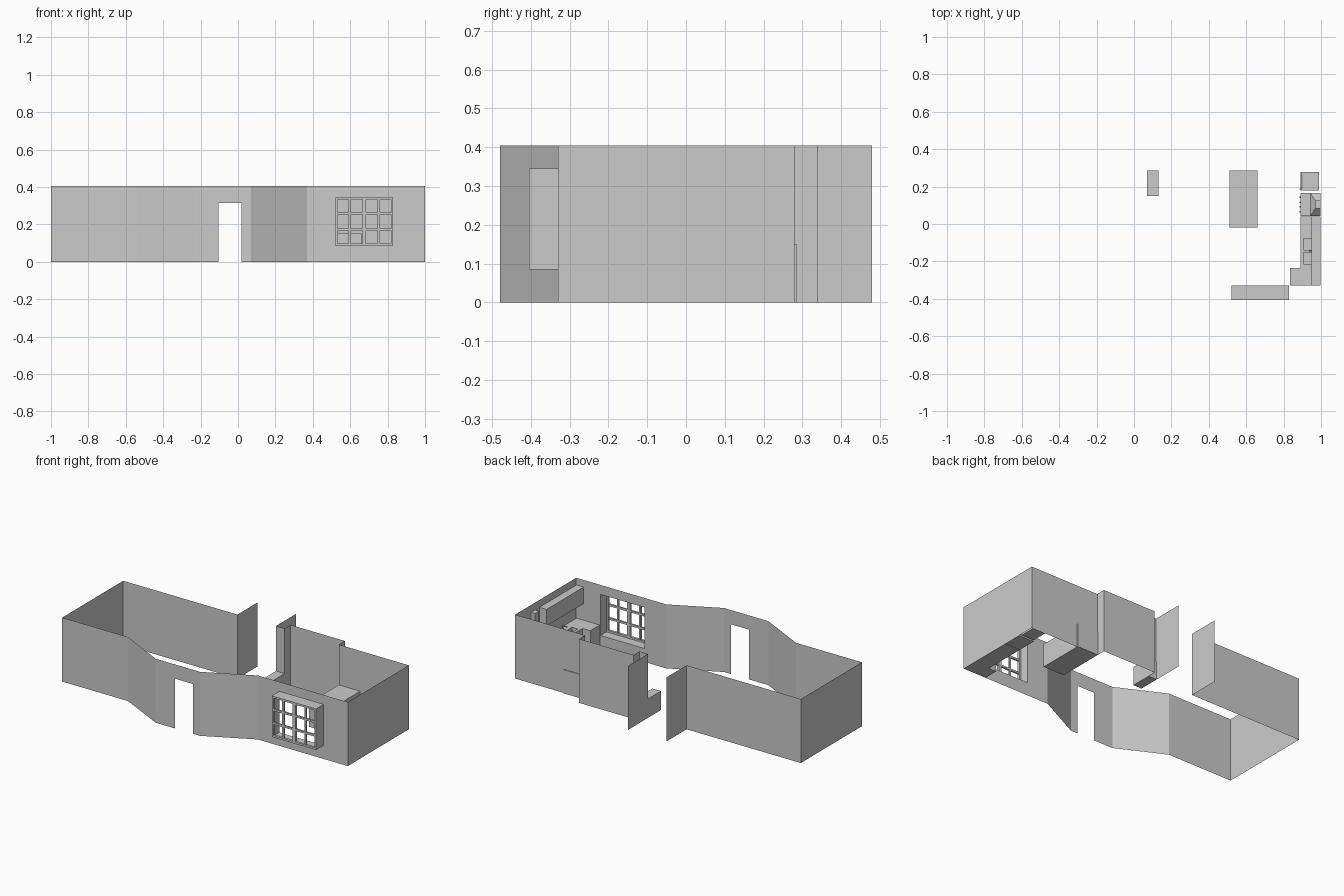
import bpy, bmesh
from mathutils import Vector

if "Cube" in bpy.data.objects:
    bpy.data.objects.remove(bpy.data.objects["Cube"])

H = 0.405      # wall height
CT = 0.15      # counter height


def finish(name, bm):
    bmesh.ops.remove_doubles(bm, verts=bm.verts, dist=1e-5)
    me = bpy.data.meshes.new(name)
    bm.to_mesh(me)
    bm.free()
    ob = bpy.data.objects.new(name, me)
    bpy.context.scene.collection.objects.link(ob)
    return ob


def add_box(bm, x0, x1, y0, y1, z0, z1):
    vs = bmesh.ops.create_cube(bm, size=1)["verts"]
    for v in vs:
        v.co = Vector(((x0 + x1) / 2 + v.co.x * (x1 - x0),
                       (y0 + y1) / 2 + v.co.y * (y1 - y0),
                       (z0 + z1) / 2 + v.co.z * (z1 - z0)))
    return vs


def box(name, *dims):
    bm = bmesh.new()
    add_box(bm, *dims)
    return finish(name, bm)


def cylinder(name, x, y, z, r, h, axis="Z", n=12):
    bm = bmesh.new()
    bmesh.ops.create_cone(bm, cap_ends=True, segments=n, radius1=r, radius2=r, depth=h)
    ob = finish(name, bm)
    ob.location = (x, y, z)
    if axis == "X":
        ob.rotation_euler.y = 1.5708
    return ob


def prism(name, outline, z0, z1):
    bm = bmesh.new()
    f = bm.faces.new([bm.verts.new((x, y, z0)) for x, y in outline])
    ext = bmesh.ops.extrude_face_region(bm, geom=[f], use_keep_orig=True)["geom"]
    bmesh.ops.translate(bm, vec=(0, 0, z1 - z0),
                        verts=[g for g in ext if isinstance(g, bmesh.types.BMVert)])
    bmesh.ops.recalc_face_normals(bm, faces=bm.faces)
    return finish(name, bm)


# single-surface walls following the floor plan, with door and window openings
plan = [(.07, .48), (.07, .28), (.13, .28), (.13, .34), (.51, .34), (.51, .28),
        (1, .28), (1, -.33), (.37, -.33), (.07, -.48), (-.24, -.48), (-.54, -.33),
        (-1, -.33), (-1, .28), (-.2, .28), (-.2, .48)]
WX0, WX1, WZ0, WZ1 = .52, .83, .085, .345
openings = {7: (WX1, WX0, WZ0, WZ1), 9: (.02, -.105, 0, .315)}
bm = bmesh.new()


def wall_quad(p, q, z0, z1):
    if z1 - z0 > 1e-4:
        bm.faces.new([bm.verts.new((*c, z)) for c, z in ((q, z0), (p, z0), (p, z1), (q, z1))])


for i, (p, q) in enumerate(zip(plan, plan[1:])):
    if i in openings:
        xa, xb, z0, z1 = openings[i]
        a, b = (xa, p[1]), (xb, p[1])
        wall_quad(p, a, 0, H)
        wall_quad(b, q, 0, H)
        wall_quad(a, b, 0, z0)
        wall_quad(a, b, z1, H)
    else:
        wall_quad(p, q, 0, H)
finish("walls", bm)

# box bay around the window: four sides, open at the front and back
bm = bmesh.new()
rim = [(WX0, WZ0), (WX1, WZ0), (WX1, WZ1), (WX0, WZ1)]
for (xa, za), (xb, zb) in zip(rim, rim[1:] + rim[:1]):
    bm.faces.new([bm.verts.new(c) for c in ((xa, -.405, za), (xb, -.405, zb),
                                            (xb, -.33, zb), (xa, -.33, za))])
finish("window_bay", bm)

# window frame and glazing bars
bm = bmesh.new()
t, ya, yb = .012, -.405, -.39
mid = (WX0 + WX1) / 2
for x in (WX0, WX1 - t):
    add_box(bm, x, x + t, ya, yb, WZ0, WZ1)
for z in (WZ0, WZ1 - t):
    add_box(bm, WX0, WX1, ya, yb, z, z + t)
add_box(bm, mid - .01, mid + .01, ya, yb, WZ0, WZ1)
for x in (.5975, .7525):
    add_box(bm, x - .006, x + .006, ya + .002, yb - .002, WZ0, WZ1)
for z in (.172, .258):
    add_box(bm, WX0, WX1, ya + .002, yb - .002, z - .006, z + .006)
finish("window_frame", bm)

# freestanding low units
box("low_partition", .07, .13, .15, .285, 0, .12)
box("side_counter", .51, .66, -.02, .285, 0, CT)

# L-shaped kitchen counter with two sink basins cut in
counter = prism("kitchen_counter", [(.835, -.33), (.998, -.33), (.998, .04), (.89, .04),
                                    (.89, -.235), (.835, -.235)], 0, CT)
for y in (-.215, -.14):
    cut = box("basin_cutter", .907, .948, y, y + .063, CT - .035, CT + .05)
    cut.hide_render = True
    mod = counter.modifiers.new("basin", "BOOLEAN")
    mod.object = cut
    mod.solver = "EXACT"
    bpy.context.view_layer.objects.active = counter
    bpy.ops.object.modifier_apply(modifier=mod.name)
    bpy.data.objects.remove(cut)
cylinder("tap_post", .965, -.146, CT + .015, .004, .03)
box("tap_spout", .935, .968, -.149, -.143, CT + .028, CT + .034)

# cooker with burners, knobs and back panel
box("cooker", .89, .998, .042, .165, 0, CT)
box("cooker_back", .985, .998, .042, .165, CT, CT + .035)
for x in (.912, .952):
    for y in (.073, .133):
        cylinder("burner", x, y, CT + .003, .014, .006)
for k in range(4):
    cylinder("cooker_knob", .888, .065 + k * .026, CT - .015, .004, .006, "X", 8)

# wall cabinets and extractor hood
box("wall_cabinets", .948, .998, -.33, .04, .255, .36)
bm = bmesh.new()
for v in add_box(bm, .942, .998, .042, .165, .25, .29):
    if v.co.z > .27:
        v.co.x = max(v.co.x, .97)
        v.co.y = .083 if v.co.y < .1 else .125
add_box(bm, .97, .998, .083, .125, .29, .36)
finish("extractor_hood", bm)

# fridge with two doors and handles
box("fridge_body", .9, .99, .178, .278, 0, .29)
box("fridge_lower_door", .889, .899, .178, .278, .01, .19)
box("fridge_upper_door", .889, .899, .178, .278, .195, .29)
for z0, z1 in ((.11, .18), (.205, .25)):
    box("fridge_handle", .884, .889, .185, .191, z0, z1)
